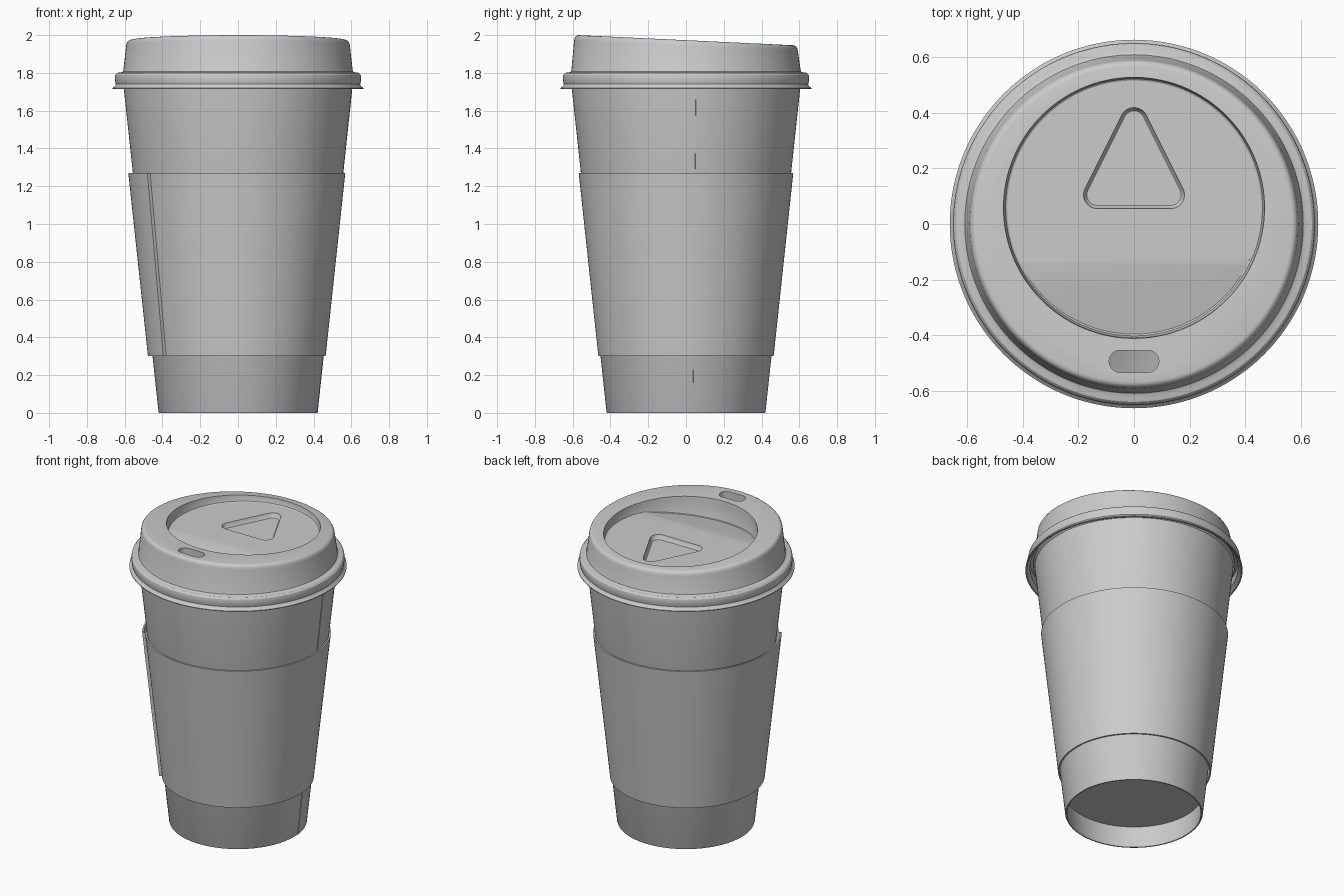
import bpy, bmesh
from math import sin, cos, radians

if "Cube" in bpy.data.objects:
    bpy.data.objects.remove(bpy.data.objects["Cube"])

N = 144


def loft(name, rings, closed=False, edit=None):
    """Skin equal-length rings of points; cap the ends unless closed."""
    bm = bmesh.new()
    vs = [[bm.verts.new(p) for p in ring] for ring in rings]
    n = len(vs[0])
    pairs = list(zip(vs, vs[1:])) + ([(vs[-1], vs[0])] if closed else [])
    for a, b in pairs:
        for i in range(n):
            j = (i + 1) % n
            bm.faces.new((a[i], a[j], b[j], b[i]))
    if not closed:
        bm.faces.new(vs[0])
        bm.faces.new(vs[-1])
    if edit:
        edit(bm)
    bmesh.ops.recalc_face_normals(bm, faces=bm.faces)
    me = bpy.data.meshes.new(name)
    bm.to_mesh(me)
    bm.free()
    ob = bpy.data.objects.new(name, me)
    bpy.context.collection.objects.link(ob)
    return ob


def circle(r, z, cy=0.0, tilt=0.0):
    pts = []
    for i in range(N):
        a = radians(360 * i / N)
        y = cy + r * sin(a)
        pts.append((r * cos(a), y, z - tilt * y))
    return pts


def seam_ring(r, z, seam, height, span, side):
    """Circle with a small overlap step at the seam that fades out over span."""
    pts = []
    for d in [360 * i / N for i in range(N)] + [359.95]:
        a = radians(seam + side * d)
        rr = r + height * max(0, 1 - d / span)
        pts.append((rr * cos(a), rr * sin(a), z))
    return pts


def hull(corners, r, z):
    """Rounded outline: corners are (x, y, start angle, end angle)."""
    pts = []
    for x, y, a0, a1 in corners:
        for i in range(9):
            a = radians(a0 + (a1 - a0) * i / 8)
            pts.append((x + r * cos(a), y + r * sin(a), z))
    return pts


def smooth(ob):
    bpy.ops.object.select_all(action='DESELECT')
    ob.select_set(True)
    bpy.context.view_layer.objects.active = ob
    bpy.ops.object.shade_smooth_by_angle(angle=radians(30))


def cut(ob, cutter):
    m = ob.modifiers.new("cut", 'BOOLEAN')
    m.operation = 'DIFFERENCE'
    m.solver = 'EXACT'
    m.object = cutter
    bpy.context.view_layer.objects.active = ob
    bpy.ops.object.modifier_apply(modifier=m.name)
    bpy.data.objects.remove(cutter)


# paper cup: recessed base, skirt, tapered wall, open inside
cup_profile = [(0.424, 0.15), (0.408, 0.006), (0.411, 0.0), (0.418, 0.0), (0.421, 0.006),
               (0.607, 1.74), (0.617, 1.75), (0.617, 1.765), (0.605, 1.772), (0.597, 1.75),
               (0.428, 0.165)]
cup = loft("cup", [seam_ring(r, z, 5, 0.003, 40, 1) for r, z in cup_profile])

# cardboard sleeve with an overlapping glued end
sleeve_profile = [(0.464, 0.30), (0.568, 1.27), (0.558, 1.27), (0.454, 0.30)]
sleeve = loft("sleeve", [seam_ring(r, z, 215, 0.018, 120, -1) for r, z in sleeve_profile],
              closed=True)

# lid: flared lip, bead, wall and slanted top
lid_profile = [(0.664, 1.715), (0.664, 1.720), (0.653, 1.728), (0.647, 1.740), (0.650, 1.755),
               (0.652, 1.775), (0.649, 1.790), (0.641, 1.799), (0.630, 1.802), (0.617, 1.803),
               (0.610, 1.807), (0.607, 1.815), (0.592, 1.945), (0.589, 1.958), (0.584, 1.966),
               (0.577, 1.971), (0.568, 1.973)]
lid = loft("lid", [circle(r, z, 0, 0.047 * min(1, max(0, (z - 1.815) / 0.13)))
                   for r, z in lid_profile])

# hollow underside of the lid
cut(lid, loft("cavity", [circle(r, z) for r, z in
                         [(0.660, 1.70), (0.655, 1.718), (0.636, 1.735), (0.636, 1.785),
                          (0.595, 1.795), (0.580, 1.84)]]))


# round recess whose floor dips toward the front
def dip_floor(bm):
    bmesh.ops.bisect_plane(bm, geom=bm.verts[:] + bm.edges[:] + bm.faces[:],
                           plane_co=(0, -0.14, 0), plane_no=(0, 1, 0))
    for v in bm.verts:
        if v.co.z < 1.93 and v.co.y < -0.14:
            v.co.z += 0.2 * (v.co.y + 0.14)


cut(lid, loft("recess", [circle(r, z, 0.06) for r, z in
                         [(0.478, 2.06), (0.470, 1.965), (0.466, 1.922), (0.463, 1.914),
                          (0.457, 1.910)]], edit=dip_floor))

# rounded triangular dent
tri = [(0.132, 0.105, -90, 26.5), (0, 0.37, 26.5, 153.5), (-0.132, 0.105, 153.5, 270)]
cut(lid, loft("dent", [hull(tri, 0.055, 1.94), hull(tri, 0.05, 1.91),
                       hull(tri, 0.043, 1.885), hull(tri, 0.038, 1.88)]))

# sip opening
slot = [(0.05, -0.495, -90, 90), (-0.05, -0.495, 90, 270)]
cut(lid, loft("sip", [hull(slot, 0.04, 1.78), hull(slot, 0.04, 2.1)]))

for ob in (cup, sleeve, lid):
    smooth(ob)
